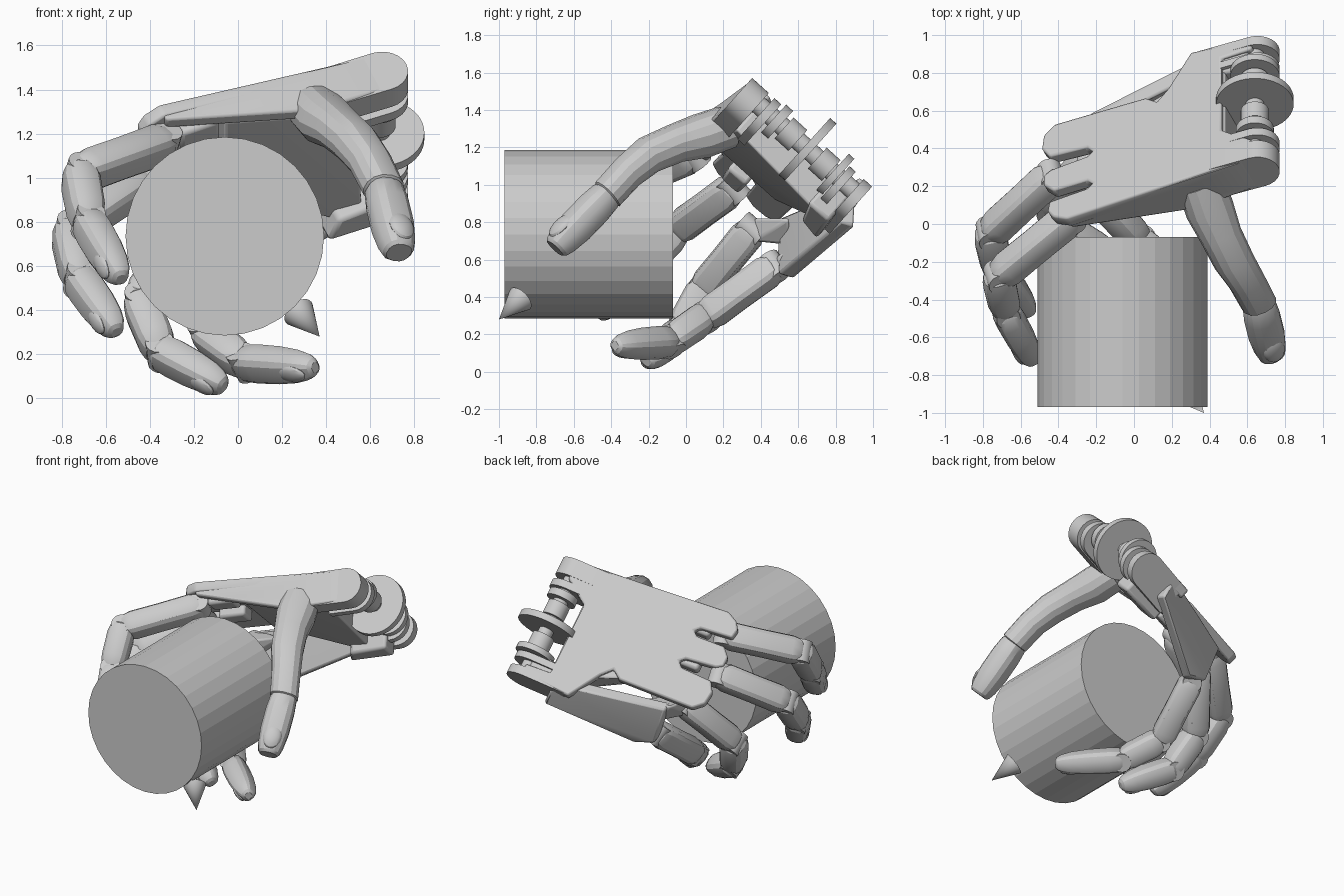
import bpy, bmesh, math
from mathutils import Vector as V, Matrix

if "Cube" in bpy.data.objects:
    bpy.data.objects.remove(bpy.data.objects["Cube"])

E = V((0, .74, -.67)).normalized()            # across the palm, along the wrist axle
W = V((.367, -.62, -.69)).normalized()        # from the back of the hand to the palm


def P(x, y, d=0):
    """Point on the sloping back of the hand above (x, y), sunk by depth d."""
    return V((x, y, 1.57 - .9 * (y - .36) + .53 * (x - .65))) + W * d


def finish(name, bm, bevel=0, angle=32):
    bmesh.ops.recalc_face_normals(bm, faces=bm.faces)
    me = bpy.data.meshes.new(name)
    bm.to_mesh(me)
    bm.free()
    ob = bpy.data.objects.new(name, me)
    bpy.context.collection.objects.link(ob)
    if bevel:
        m = ob.modifiers.new("bevel", 'BEVEL')
        m.width, m.segments, m.limit_method = bevel, 2, 'ANGLE'
    bpy.ops.object.select_all(action='DESELECT')
    ob.select_set(True)
    bpy.context.view_layer.objects.active = ob
    bpy.ops.object.shade_smooth_by_angle(angle=math.radians(angle))
    return ob


def hull(name, pts, bevel=.012):
    bm = bmesh.new()
    for p in pts:
        bm.verts.new(p)
    r = bmesh.ops.convex_hull(bm, input=bm.verts)
    junk = [g for g in set(r["geom_interior"] + r["geom_unused"]) if isinstance(g, bmesh.types.BMVert)]
    bmesh.ops.delete(bm, geom=junk, context='VERTS')
    bmesh.ops.dissolve_limit(bm, angle_limit=.02, verts=bm.verts, edges=bm.edges)
    return finish(name, bm, bevel)


def rod(name, a, b, r1, r2=None, n=32, angle=30):
    a, b = V(a), V(b)
    bm = bmesh.new()
    q = V((0, 0, 1)).rotation_difference(b - a)
    bmesh.ops.create_cone(bm, cap_ends=True, segments=n, radius1=r1, radius2=r1 if r2 is None else r2,
                          depth=(b - a).length, matrix=Matrix.Translation((a + b) / 2) @ q.to_matrix().to_4x4())
    return finish(name, bm, 0, angle)


def loft(name, rings, n=14, power=.75):
    """Rings of (centre, side vector, dorsal vector) with a rounded-box section."""
    bm = bmesh.new()
    loops = []
    for c, s, d in rings:
        loop = []
        for i in range(n):
            a = math.tau * (i + .5) / n
            ca, sa = math.cos(a), math.sin(a)
            loop.append(bm.verts.new(c + s * math.copysign(abs(ca) ** power, ca)
                                     + d * math.copysign(abs(sa) ** power, sa)))
        loops.append(loop)
    for l0, l1 in zip(loops, loops[1:]):
        for i in range(n):
            bm.faces.new((l0[i], l0[(i + 1) % n], l1[(i + 1) % n], l1[i]))
    bm.faces.new(loops[0])
    bm.faces.new(loops[-1])
    return finish(name, bm, 0, 25)


BONE = [(-.05, .55), (0, .82), (.1, 1), (.5, .98), (.86, 1), (.97, .86), (1.03, .6)]
MID = [(-.1, .6), (0, .9), (.2, 1.03), (.75, 1), (.9, .9), (.98, .8)]
TIP = [(-.04, .8), (.03, .98), (.2, 1.03), (.5, 1), (.75, .88), (.9, .7), (.97, .52), (1, .3)]
THUMB_TIP = [(-.06, .7), (.04, .92), (.25, 1), (.6, 1), (.85, .88), (.96, .75), (1, .6)]


def segment(name, a, b, h, r, profile, power=.75):
    s = b - a
    d = s.cross(h).normalized()
    return loft(name, [(a + s * t, h * r * k, d * r * k * .95) for t, k in profile], power=power)


def nail(name, a, b, h, r):
    s = (b - a)
    d = s.cross(h).normalized()
    bm = bmesh.new()
    m = Matrix((h * r * .58, s * .2, d * r * .28)).transposed().to_4x4()
    m.translation = a + s * .74 + d * r * .66
    bmesh.ops.create_uvsphere(bm, u_segments=16, v_segments=8, radius=1, matrix=m)
    finish(name, bm)


def finger(name, p, r=.09):
    p = [V(q) for q in p]
    h = (p[1] - p[0]).cross(p[3] - p[2]).normalized()
    segment(name + "_base", p[0], p[1], h, r, BONE, .65)
    segment(name + "_middle", p[1], p[2], h, r, MID)
    segment(name + "_tip", p[2], p[3], h, r * .93, TIP)
    nail(name + "_nail", p[2], p[3], h, r * .93)
    for i in range(3):
        rod(f"{name}_hinge_{i}", p[i] - h * r * .8, p[i] + h * r * .8, r * .72, n=16)


# held cylinder with its pointer cone
rod("held_cylinder", (-.06, -.97, .735), (-.06, -.07, .735), .45, angle=5)
rod("pointer_cone", (.275, -.885, .39), (.37, -1.0, .28), .075, 0, n=24)

# fingers: knuckle, two joints and tip
finger("index_finger", [(-.33, .04, 1.16), (-.72, -.28, 1.02), (-.68, -.46, .80), (-.53, -.73, .54)])
finger("middle_finger", [(-.44, .25, .98), (-.765, -.05, .76), (-.72, -.25, .54), (-.55, -.47, .30)])
finger("ring_finger", [(-.24, .35, .76), (-.445, .09, .44), (-.35, -.04, .21), (-.06, -.21, .055)])
finger("little_finger", [(-.1, .47, .56), (-.145, .10, .29), (.03, -.09, .16), (.35, -.38, .14)], .087)

# thumb: one long curved body and a broad tip
t = [V(q) for q in ((.35, .22, 1.31), (.40, .08, 1.26), (.46, -.06, 1.22), (.53, -.20, 1.16),
                    (.60, -.31, 1.07), (.66, -.42, .95))]
hinge = (t[3] - t[0]).cross(V((.07, -.26, -.3))).normalized()
rings = []
for i, (c, r) in enumerate(zip(t, (.125, .13, .112, .108, .098, .095))):
    s = t[min(i + 1, 5)] - t[max(i - 1, 0)]
    rings.append((c, hinge * r, s.cross(hinge).normalized() * r * .92))
rings.append((t[5] + s * .12, hinge * .06, rings[-1][2] * .6))
loft("thumb_body", rings, power=.92)
tip = V((.73, -.70, .66))
segment("thumb_tip", t[5], tip, hinge, .096, THUMB_TIP, .85)
nail("thumb_nail", t[5], tip, hinge, .105)

# back plate with two finger slots
outline = [(.60, .35), (-.36, .03), (-.43, .04), (-.46, .07), (-.45, .12), (-.25, .19), (-.22, .22),
           (-.25, .235), (-.43, .18), (-.48, .21), (-.48, .26), (-.44, .29), (-.25, .36), (-.22, .39),
           (-.25, .41), (-.45, .36), (-.49, .40), (-.48, .47), (-.42, .53), (.06, .67), (.12, .65),
           (.18, .72), (.30, .91), (.62, .98), (.62, .93), (.46, .88), (.46, .50), (.62, .45)]
bm = bmesh.new()
f = bm.faces.new([bm.verts.new(P(x, y)) for x, y in outline])
ext = bmesh.ops.extrude_face_region(bm, geom=[f])
bmesh.ops.translate(bm, vec=W * .07, verts=[g for g in ext["geom"] if isinstance(g, bmesh.types.BMVert)])
finish("back_plate", bm, .012)

# palm: tapering body, side walls and finger mounts
hull("palm_body", [P(.47, .40, .03), P(.47, .9, .03), P(-.12, .16, .03), P(-.12, .55, .03),
                   P(.47, .40, .21), P(.47, .92, .26), P(-.10, .18, .12), P(-.10, .55, .12)])
hull("thumb_side_wall", [P(x, y, d) + E * e for x, y, d in
     ((.60, .345, .01), (-.36, .035, .01), (.60, .345, .22), (.25, .23, .24), (-.12, .11, .13), (-.36, .035, .09))
     for e in (0, .06)])
hull("wrist_corner", [P(x, y, d) for x, y in ((.60, .84), (.60, .95), (.30, .88), (.35, .8)) for d in (.02, .3)], .02)
for i, (x, y) in enumerate(((-.25, .14), (-.28, .31))):
    hull(f"knuckle_mount_{i}", [P(x + dx, y + dy, d) for dx, dy in ((-.06, -.04), (-.06, .05), (.12, .1), (.12, 0))
                                for d in (.04, .14)], .02)

# outer hand plate that carries the ring and little fingers
inner = V((.05, -.62, .2)) * .12
corners = [V(q) for q in ((.42, .91, .94), (.50, .90, .78), (.0, .57, .50), (-.14, .56, .53), (-.24, .58, .80))]
hull("outer_hand_plate", [c + k * inner for c in corners for k in (0, 1)], .015)
hull("ring_mount", [V((-.24, .35, .76)) + V(q) for q in
     ((-.05, .0, .06), (-.05, .0, -.06), (.05, .02, .06), (.05, .02, -.06), (-.02, .2, .06), (.1, .2, -.08), (.2, .2, .06))])
hull("little_mount", [V((-.1, .47, .56)) + V(q) for q in
     ((-.05, .0, .05), (.0, .0, -.05), (.05, .02, .06), (.05, .02, -.05), (-.05, .1, .05), (.12, .12, .02), (.1, .1, .1))])

# wrist hinge: axle, discs and rounded lugs
A = V((.64, .65, 1.19))
rod("wrist_axle", A - E * .42, A + E * .36, .05, n=24)
for i, (c, r, w) in enumerate(((-.22, .10, .05), (-.12, .075, .1), (0, .205, .045), (.12, .075, .1), (.2, .13, .04))):
    rod(f"wrist_disc_{i}", A + E * (c - w / 2), A + E * (c + w / 2), r, n=48)
F = W.cross(E).normalized()
F = F if F.x < 0 else -F
for i, (c, w, reach) in enumerate(((-.415, .12, .3), (-.29, .05, .18), (.25, .045, .18), (.36, .06, .3))):
    pts = []
    for k in (-w / 2, w / 2):
        o = A + E * (c + k) + W * .036
        pts += [o - F * .118 * math.cos(a) + W * .118 * math.sin(a)
                for a in [math.pi * (j / 12 - .5) for j in range(13)]]
        pts += [o + F * reach + W * .12, o + F * reach - W * .112]
    hull(f"wrist_lug_{i}", pts, 0)
